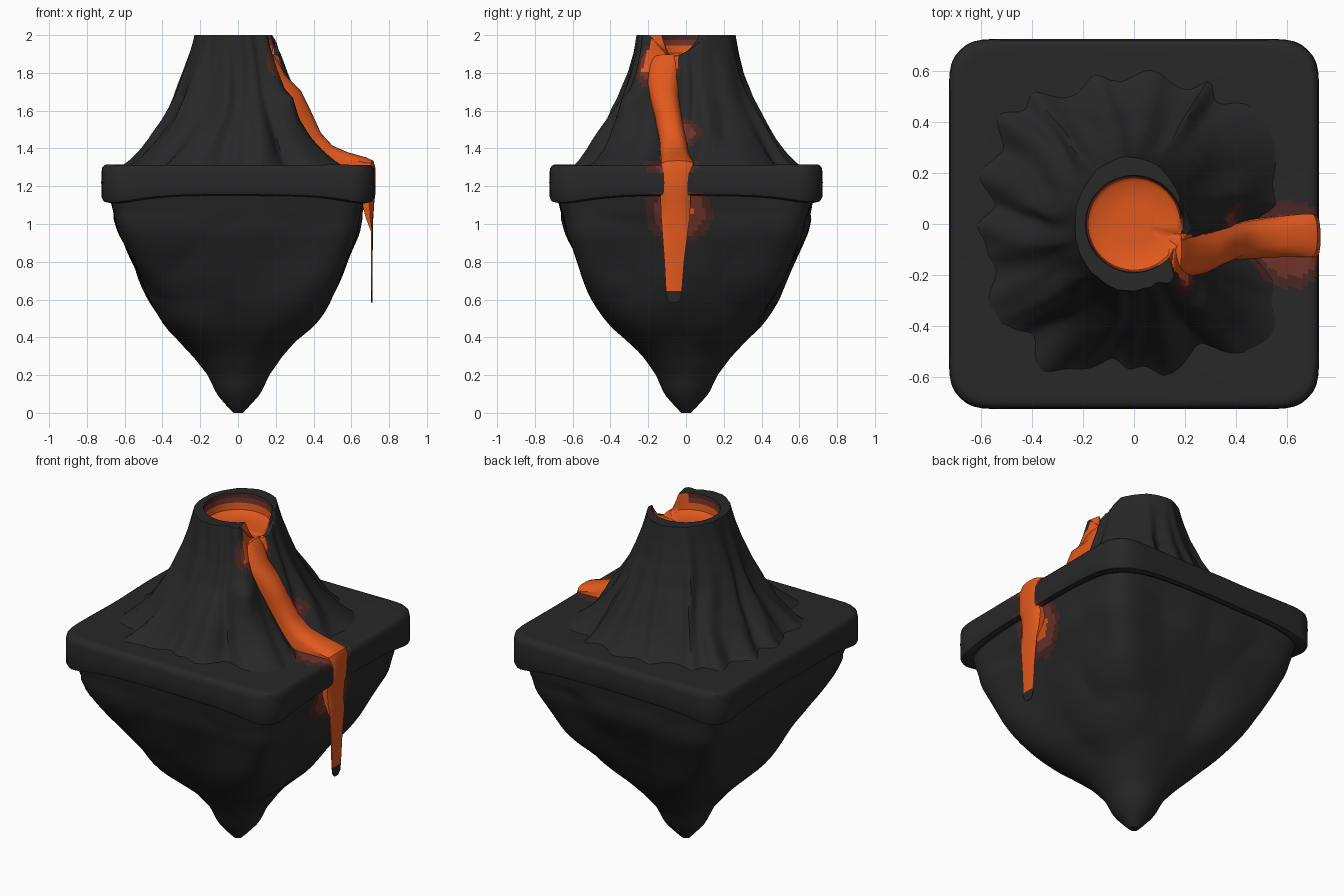
import bpy, bmesh, math
from mathutils import Vector, noise

if "Cube" in bpy.data.objects:
    bpy.data.objects.remove(bpy.data.objects["Cube"])


def material(name, rgb):
    m = bpy.data.materials.new(name)
    m.diffuse_color = (*rgb, 1)
    m.use_nodes = True
    m.node_tree.nodes["Principled BSDF"].inputs["Base Color"].default_value = m.diffuse_color
    return m


MATS = [material("charcoal_rock", (0.021, 0.021, 0.021)),
        material("orange_lava", (0.76, 0.1, 0.013)),
        material("inner_glow", (0.16, 0.033, 0.022)),
        material("outer_glow", (0.065, 0.02, 0.018))]
ROCK, LAVA, GLOW_IN, GLOW_OUT, HIDDEN = range(5)

# Heat glow patches beside the lava: centre, radius
GLOWS = [((0.62, -0.08, 1.33), 0.17), ((0.66, -0.04, 1.06), 0.18),
         ((0.24, -0.16, 1.84), 0.13), ((0.42, -0.01, 1.5), 0.09)]


def glow(p):
    if 1.17 < p.z < 1.275 and p.x > 0.7:
        return ROCK
    d = min((p - Vector(c)).length / r for c, r in GLOWS)
    if d < 0.4 and p.z < 1.15:
        return LAVA
    return GLOW_IN if d < 0.75 else GLOW_OUT if d < 1 else ROCK


def loft(name, rings, rule, angle=35):
    """Skin closed rings, cap the ends, colour faces by rule, drop buried faces."""
    bm = bmesh.new()
    vs = [[bm.verts.new(p) for p in ring] for ring in rings]
    n = len(vs[0])
    for a, b in zip(vs, vs[1:]):
        for i in range(n):
            j = (i + 1) % n
            bm.faces.new((a[i], a[j], b[j], b[i]))
    bm.faces.new(vs[0])
    bm.faces.new(vs[-1])
    bmesh.ops.recalc_face_normals(bm, faces=bm.faces[:])
    bm.normal_update()
    buried = []
    for f in bm.faces:
        kind = rule(f.calc_center_median(), f.normal)
        if kind == HIDDEN:
            buried.append(f)
        else:
            f.material_index = kind
    bmesh.ops.delete(bm, geom=buried, context='FACES')
    me = bpy.data.meshes.new(name)
    bm.to_mesh(me)
    bm.free()
    for m in MATS:
        me.materials.append(m)
    ob = bpy.data.objects.new(name, me)
    bpy.context.collection.objects.link(ob)
    bpy.ops.object.select_all(action='DESELECT')
    ob.select_set(True)
    bpy.context.view_layer.objects.active = ob
    bpy.ops.object.shade_smooth_by_angle(angle=math.radians(angle))
    return ob


def interp(table, z):
    """Piecewise linear lookup; rows sorted by first value, descending."""
    for a, b in zip(table, table[1:]):
        if z >= b[0]:
            k = (z - a[0]) / (b[0] - a[0])
            return [u + (v - u) * k for u, v in zip(a[1:], b[1:])]
    return table[-1][1:]


SEG = 200
ANGLES = [2 * math.pi * i / SEG for i in range(SEG)]


def squircle(t, n):
    return (abs(math.cos(t)) ** n + abs(math.sin(t)) ** n) ** (-1 / n)


def chamfered_square(t, n=45):
    c, s = abs(math.cos(t)), abs(math.sin(t))
    return (c ** n + s ** n + ((c + s) / 1.885) ** n) ** (-1 / n)


# Square slab with chamfered corners, its lower lip dropping at the corners
slab_profile = [(0.42 + 0.02 * i, 1.312) for i in range(15)]
slab_profile += [(0.71, 1.306), (0.719, 1.295), (0.723, 1.27), (0.724, 1.22),
                 (0.723, 1.17), (0.716, 1.155), (0.69, 1.15), (0.65, 1.17)]
slab = []
for h, z in slab_profile:
    ring = []
    for t in ANGLES:
        q = chamfered_square(t)
        drop = 0.04 * ((q - 1) / 0.32) ** 2 if z < 1.2 else 0
        wave = 0.006 * noise.noise((3 * h * math.cos(t), 3 * h * math.sin(t), 1))
        ring.append((h * q * math.cos(t), h * q * math.sin(t), z - drop + wave))
    slab.append(ring)
loft("slab", slab, lambda p, n: HIDDEN if max(abs(p.x), abs(p.y)) < 0.4 else glow(p))

# Hanging rock: square at the top, turning round towards the tip
# z, half width, squareness
rock_profile = [(1.17, 0.68, 12), (1.1, 0.665, 12), (0.95, 0.632, 11), (0.72, 0.53, 8),
                (0.6, 0.47, 5), (0.45, 0.38, 3), (0.3, 0.24, 2.3),
                (0.2, 0.165, 2), (0.1, 0.118, 2), (0.03, 0.055, 2), (0, 0.025, 2)]
rock = []
for i in range(41):
    z = 1.17 * (1 - i / 40)
    h, n = interp(rock_profile, z)
    ring = []
    for t in ANGLES:
        r = h * squircle(t, n)
        r *= 1 + 0.11 * max(0, -math.sin(2 * t)) ** 2 * math.exp(-((z - 0.45) / 0.25) ** 2)
        p = Vector((r * math.cos(t), r * math.sin(t), z))
        chip = noise.noise(p * 2.2) * 0.03 + abs(noise.noise(p * 3 + Vector((7, 3, 1)))) * 0.025 - 0.008
        r += chip * min(1, h / 0.4) * (0.4 if z > 1.05 else 1)
        ring.append((r * math.cos(t), r * math.sin(t), z))
    rock.append(ring)
loft("hanging_rock", rock, lambda p, n: HIDDEN if p.z > 1.169 else glow(p), 25)

# Volcano cone with gullies, a notched rim and an open crater
# z, radius in x, radius in y
cone_profile = [(2.0, 0.215, 0.262), (1.9, 0.245, 0.28), (1.8, 0.28, 0.305),
                (1.67, 0.335, 0.355), (1.55, 0.4, 0.425), (1.45, 0.47, 0.485),
                (1.38, 0.53, 0.535), (1.33, 0.585, 0.58), (1.295, 0.64, 0.62)]
# Tall ridge standing in front of the lava: z, extra radius
spur = [(2.0, 0.18), (1.72, 0.1), (1.67, 0.24), (1.55, 0.1), (1.4, 0), (1.2, 0)]


def away(t, centre):
    return abs((t - centre + math.pi) % (2 * math.pi) - math.pi)


def rim_limit(t):
    side = (t + 0.36 + math.pi) % (2 * math.pi) - math.pi
    return 2 - 0.115 * max(0, 1 - (side / (0.75 if side > 0 else 0.38)) ** 2)


cone = []
for i in range(37):
    z = 1.295 + 0.705 * i / 36
    k = (2 - z) / 0.72
    rx, ry = interp(cone_profile, z)
    ring = []
    for t in ANGLES:
        c, s = math.cos(t), math.sin(t)
        w = t + 0.25 * noise.noise((2 * c, 2 * s, 2 * z))
        ridge = (0.7 - 1.5 * abs(math.sin(5.5 * w + 0.6))) * 0.4
        ridge += 0.6 * math.cos(17 * w + 1) * (0.5 + noise.noise((2 * c, 2 * s, 4)))
        ridge += 0.8 * noise.noise((4 * c, 4 * s, 3 * z))
        f = 1 + (0.02 + 0.11 * k) * ridge
        f *= 1 + 0.06 * k * (squircle(t, 4) - 1.08) / 0.1
        f *= 1 - 0.18 * math.exp(-(away(t, -0.47 + 0.35 * k) / 0.28) ** 2)
        f += interp(spur, z)[0] * math.exp(-(away(t, -0.82) / 0.16) ** 2)
        ring.append((rx * f * c - 0.017 * (1 - k), ry * f * s, min(z, rim_limit(t))))
    cone.append(ring)
for r, z in [(0.19, 2.0), (0.187, 1.975), (0.184, 1.945), (0.18, 1.905), (0.165, 1.893), (0.08, 1.89)]:
    cone.append([(r * math.cos(t), r * math.sin(t), min(z, rim_limit(t) - (2 - z) * 0.02))
                 for t in ANGLES])


def cone_rule(p, n):
    if p.z < 1.2951:
        return HIDDEN
    t = math.atan2(p.y, p.x)
    if math.hypot(p.x, p.y) < 0.1889 and p.z > 1.85:
        if away(t, -0.55) < 0.5:
            return LAVA
        return GLOW_OUT if p.z > 1.975 else GLOW_IN if p.z > 1.945 else LAVA
    if 1.8 < p.z < 1.997 and -0.85 < t < -0.2 and n.y > -0.75:
        return LAVA
    return glow(p)


loft("volcano_cone", cone, cone_rule, 40)

# Lava stream from the notch over the slab edge into a thin hanging drip
# x, z, centre y, half width, thickness
stream = [(0.13, 1.885, -0.09, 0.07, 0.03), (0.185, 1.897, -0.10, 0.08, 0.06),
          (0.215, 1.86, -0.11, 0.088, 0.09), (0.25, 1.79, -0.12, 0.085, 0.1),
          (0.33, 1.71, -0.115, 0.075, 0.13), (0.385, 1.6, -0.095, 0.07, 0.14),
          (0.44, 1.48, -0.07, 0.07, 0.13), (0.50, 1.415, -0.06, 0.075, 0.11),
          (0.58, 1.38, -0.05, 0.08, 0.09), (0.68, 1.352, -0.045, 0.085, 0.07),
          (0.717, 1.335, -0.045, 0.083, 0.05), (0.729, 1.29, -0.05, 0.082, 0.03),
          (0.729, 1.17, -0.055, 0.08, 0.04), (0.722, 1.12, -0.055, 0.08, 0.07),
          (0.716, 1.03, -0.056, 0.075, 0.04), (0.714, 0.96, -0.058, 0.068, 0.01),
          (0.713, 0.8, -0.062, 0.052, 0.009), (0.712, 0.645, -0.064, 0.042, 0.008),
          (0.711, 0.605, -0.064, 0.036, 0.007), (0.711, 0.585, -0.064, 0.018, 0.006)]
rings = []
for i, (x, z, y, hw, th) in enumerate(stream):
    a, b = stream[max(0, i - 1)], stream[min(len(stream) - 1, i + 1)]
    d = Vector((b[0] - a[0], 0, b[1] - a[1])).normalized()
    out = Vector((-d.z, 0, d.x))
    top, under = [], []
    for u in (-1, -0.75, -0.4, 0, 0.4, 0.75, 1):
        p = Vector((x, y + u * hw, z))
        top.append(p - out * th * 0.4 * u ** 4)
        under.append(p - out * th)
    rings.append(top + under[::-1])


def lava_rule(p, n):
    if p.z > 1.25 and n.x + n.z < -0.5:
        return HIDDEN
    return ROCK if p.z < 0.64 else LAVA


loft("lava_stream", rings, lava_rule, 40)
